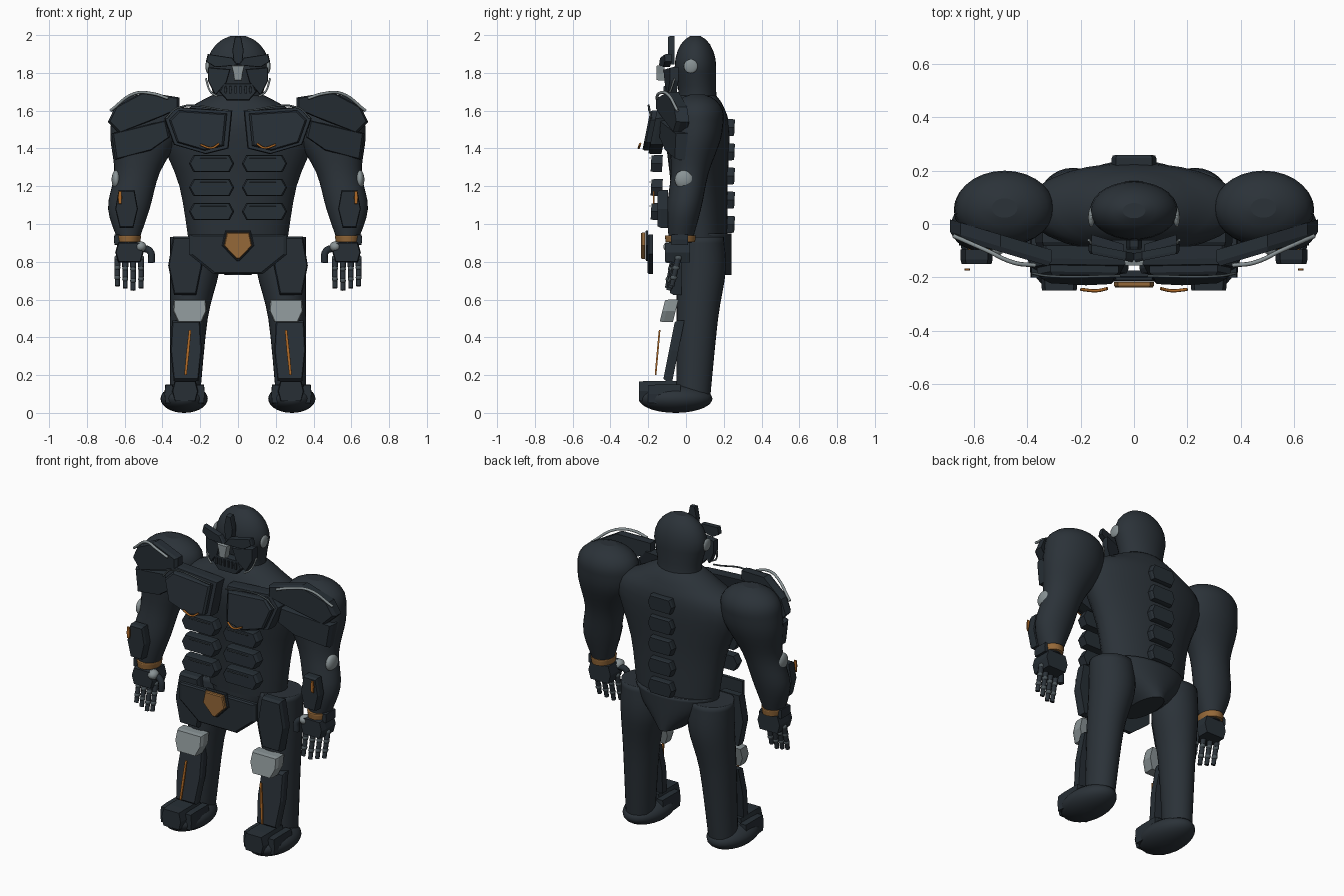
import bpy, bmesh, math
from mathutils import Vector

if "Cube" in bpy.data.objects:
    bpy.data.objects.remove(bpy.data.objects["Cube"], do_unlink=True)


def material(name, red, green, blue):
    mat = bpy.data.materials.new(name)
    mat.use_nodes = True
    mat.diffuse_color = (red, green, blue, 1)
    shader = mat.node_tree.nodes["Principled BSDF"]
    shader.inputs["Base Color"].default_value = mat.diffuse_color
    return mat


BODY = material("dark slate", .024, .032, .04)
ARMOUR = material("armour slate", .02, .028, .036)
JOINT = material("joint grey", .07, .09, .1)
SILVER = material("silver grey", .25, .29, .3)
GOLD = material("gold", .3, .14, .04)
ORANGE = material("orange", .42, .14, .02)
SIDES = (("left_", 1), ("right_", -1))


def finish(bm, name, mat, smooth=False):
    bmesh.ops.recalc_face_normals(bm, faces=bm.faces)
    for face in bm.faces:
        face.smooth = smooth and len(face.verts) == 4
    mesh = bpy.data.meshes.new(name)
    bm.to_mesh(mesh)
    bm.free()
    mesh.materials.append(mat)
    bpy.context.collection.objects.link(bpy.data.objects.new(name, mesh))


def skin(bm, rings):
    # bridge successive vertex rings and cap both ends
    count = len(rings[0])
    for upper, lower in zip(rings, rings[1:]):
        for i in range(count):
            j = (i + 1) % count
            bm.faces.new((upper[i], upper[j], lower[j], lower[i]))
    bm.faces.new(rings[0])
    bm.faces.new(rings[-1])


def loft(name, rows, mat, s=1, dome=0, segments=28, steps=4):
    # rows run downward: centre x, centre y, z, radius x, radius y; the top is domed
    rows = [Vector(row) for row in rows]
    cx, cy, z, rx, ry = rows[0]
    path = []
    for angle in (math.pi * k / 12 for k in range(5, 0, -1)):
        shrink = math.cos(angle)
        path.append((cx, cy, z + dome * math.sin(angle), rx * shrink, ry * shrink))
    for i in range(len(rows) - 1):
        start, end = rows[i], rows[i + 1]
        leave = (end - rows[max(i - 1, 0)]) / 2
        arrive = (rows[min(i + 2, len(rows) - 1)] - start) / 2
        for t in (k / steps for k in range(steps)):
            u = 1 - t
            path.append(start * u * u * (1 + 2 * t) + end * t * t * (1 + 2 * u)
                        + leave * t * u * u - arrive * t * t * u)
    path.append(rows[-1])
    bm = bmesh.new()
    angles = [math.tau * i / segments for i in range(segments)]
    skin(bm, [[bm.verts.new((s * (cx + rx * math.cos(a)), cy + ry * math.sin(a), z)) for a in angles]
              for cx, cy, z, rx, ry in path])
    finish(bm, name, mat, True)


def centre(outline):
    return [sum(values) / len(outline) for values in zip(*outline)]


def scaled(outline, factor):
    cx, cz = centre(outline)
    return [(cx + (x - cx) * factor, cz + (z - cz) * factor) for x, z in outline]


def hexagon(x, z, width, height, top=.8, bottom=.8, lean=0):
    # six-sided outline, widest at mid height
    corners = ((-1, top, 1), (1, top, 1), (1, 1, 0), (1, bottom, -1), (-1, bottom, -1), (-1, 1, 0))
    return [(x + side * scale * width / 2 + lean * level, z + level * height / 2)
            for side, scale, level in corners]


def plate(name, outline, y, depth, mat, tx=0, tz=0, s=1, shrink=.93):
    # bevelled plate from an x-z outline; tx and tz tilt it
    cx, cz = centre(outline)
    bm = bmesh.new()
    rings = []
    for factor, back in ((shrink, 0), (1, depth * .3), (1, depth)):
        rings.append([bm.verts.new((s * x, y + back + tx * (x - cx) + tz * (z - cz), z))
                      for x, z in scaled(outline, factor)])
    skin(bm, rings)
    finish(bm, name, mat)


def both(name, *args, **options):
    for side, s in SIDES:
        plate(side + name, *args, s=s, **options)


def tube(name, points, radius, mat, s=1):
    curve = bpy.data.curves.new(name, "CURVE")
    curve.dimensions = "3D"
    curve.bevel_depth, curve.bevel_resolution, curve.use_fill_caps = radius, 2, True
    spline = curve.splines.new("BEZIER")
    spline.bezier_points.add(len(points) - 1)
    for point, (x, y, z) in zip(spline.bezier_points, points):
        point.co = (s * x, y, z)
        point.handle_left_type = point.handle_right_type = "AUTO"
    spline.resolution_u = 6
    curve.materials.append(mat)
    bpy.context.collection.objects.link(bpy.data.objects.new(name, curve))


def ball(name, middle, radii, mat, s=1):
    bm = bmesh.new()
    bmesh.ops.create_uvsphere(bm, u_segments=24, v_segments=14, radius=1)
    for vert in bm.verts:
        vert.co = [c + r * k for c, r, k in zip(middle, radii, vert.co)]
        vert.co.x *= s
    finish(bm, name, mat, True)


# Torso, pelvis and head
loft("torso", [(0, .06, 1.68, .14, .1), (0, .06, 1.62, .25, .14), (0, .06, 1.5, .41, .17),
               (0, .07, 1.2, .31, .15), (0, .08, .9, .26, .14)], BODY)
loft("pelvis", [(0, .09, .95, .26, .15), (0, .09, .85, .21, .15), (0, .09, .73, .07, .15)], BODY)
loft("head", [(0, .05, 1.83, .165, .11), (0, .06, 1.7, .135, .1), (0, .06, 1.62, .14, .11)],
     BODY, dome=.17)

# Face guard
plate("crest", hexagon(0, 1.92, .06, .15, top=.5, bottom=.7), -.095, .035, ARMOUR)
plate("nose_guard", hexagon(0, 1.8, .05, .08, top=1.4), -.155, .04, SILVER)
plate("mouth_guard", hexagon(0, 1.7, .2, .09, bottom=.6), -.11, .05, ARMOUR)
for i in range(6):
    plate("tooth_%d" % i, hexagon((i - 2.5) * .026, 1.71, .012, .04), -.118, .012, BODY)
both("brow", [(0, 1.84), (.03, 1.88), (.16, 1.9), (.17, 1.86), (.12, 1.83)],
     -.125, .035, ARMOUR, tx=.2)
both("cheek", [(.04, 1.82), (.16, 1.83), (.16, 1.76), (.12, 1.68), (.06, 1.75)],
     -.1, .045, ARMOUR, tx=.3)

# Chest, abdomen and belt
chest = [(.03, 1.6), (.33, 1.62), (.39, 1.56), (.34, 1.42), (.17, 1.37), (.05, 1.4)]
both("chest_base", chest, -.175, .07, ARMOUR, tz=.2, shrink=.97)
both("chest_plate", scaled(chest, .85), -.21, .035, ARMOUR, tz=.2)
for row in range(3):
    z = 1.32 - row * .127
    both("ab_plate_%d" % row, hexagon(.14, z, .24, .09), -.185, .06, ARMOUR, tz=.05)
    for side, s in SIDES:
        tube(side + "ab_trim_%d" % row, [(.06, -.19, z + .03), (.2, -.19, z + .03)], .003, JOINT, s)
plate("belt_plate", hexagon(0, .84, .52, .21, top=1, bottom=.5), -.205, .03, ARMOUR)
badge = hexagon(0, .885, .17, .16, bottom=.1)
plate("belt_badge_rim", badge, -.215, .015, ARMOUR)
plate("belt_badge", scaled(badge, .88), -.238, .02, GOLD)

# Spine plates
for i in range(5):
    plate("spine_plate_%d" % i, hexagon(0, 1.51 - i * .128, .17, .09), .257, -.04, ARMOUR, tz=.05)

# Shoulder, forearm and leg plates
both("shoulder_plate", [(.31, 1.61), (.31, 1.67), (.5, 1.7), (.65, 1.62), (.69, 1.54), (.63, 1.48),
                        (.4, 1.57)], -.105, .065, ARMOUR, tx=.3)
both("upper_arm_plate", [(.38, 1.55), (.67, 1.48), (.65, 1.34), (.46, 1.39), (.36, 1.46)],
     -.1, .06, ARMOUR, tx=.3)
both("forearm_plate", hexagon(.59, 1.08, .12, .2, top=.7, bottom=.6), -.15, .055, ARMOUR)
both("forearm_stripe", hexagon(.625, 1.14, .02, .07), -.175, .009, ORANGE)
both("hip_plate", hexagon(.28, .78, .18, .31, top=.7, bottom=.65), -.085, .06, ARMOUR)
both("knee_plate", hexagon(.255, .54, .18, .12, top=.95, bottom=.7), -.125, .07, SILVER, tz=.25)
both("shin_plate", hexagon(.275, .33, .165, .32, top=.9, bottom=.8), -.09, .05, ARMOUR, tz=.2)
both("shin_stripe", hexagon(.266, .32, .016, .24, lean=-.012), -.155, .009, ORANGE, tz=.09)
both("toe_plate", hexagon(.28, .115, .14, .11), -.25, .2, ARMOUR)
for name, x in (("outer", .365), ("inner", .2)):
    both(name + "_toe_plate", hexagon(x, .1, .05, .1), -.2, .17, ARMOUR)

# Limbs and mirrored details
for side, s in SIDES:
    loft(side + "arm", [(.485, .06, 1.57, .185, .14), (.495, .05, 1.45, .18, .135),
                        (.535, .02, 1.27, .12, .1), (.578, -.01, 1.08, .11, .09),
                        (.58, -.03, .9, .05, .06)], BODY, s, dome=.12)
    loft(side + "leg", [(.23, .08, .93, .13, .12), (.23, .08, .75, .13, .13), (.26, .06, .5, .1, .11),
                        (.28, .04, .1, .08, .09)], BODY, s)
    ball(side + "foot", (.285, -.055, .075), (.125, .195, .075), BODY, s)
    ball(side + "ear_disc", (.16, .025, 1.835), (.012, .037, .037), SILVER, s)
    ball(side + "elbow_disc", (.645, -.01, 1.235), (.024, .05, .05), SILVER, s)
    tube(side + "jaw_trim", [(.17, -.06, 1.77), (.145, -.085, 1.7), (.11, -.1, 1.675)], .005, SILVER, s)
    tube(side + "shoulder_trim", [(.37, -.155, 1.665), (.45, -.145, 1.69), (.55, -.1, 1.69),
                                  (.675, -.045, 1.6)], .008, SILVER, s)
    tube(side + "chest_trim", [(.05, -.195, 1.6), (.32, -.195, 1.615), (.38, -.185, 1.56)],
         .005, JOINT, s)
    tube(side + "chest_glow", [(.1, -.242, 1.425), (.14, -.25, 1.403), (.2, -.245, 1.42)],
         .006, ORANGE, s)

    # Wrist and hand
    loft(side + "wrist_band", [(.58, -.03, .94, .068, .082), (.58, -.03, .905, .062, .078)], GOLD, s)
    plate(side + "wrist_clasp", hexagon(.64, .917, .035, .055), -.08, .09, ARMOUR, s=s)
    plate(side + "palm", hexagon(.575, .85, .15, .105), -.11, .13, ARMOUR, s=s)
    for i in range(4):
        x, bone = .513 + i * .042, .06 - .004 * abs(i - 1)
        for k in range(3):
            y, z = -.065 + .008 * i - .012 * k, .82 - bone * k
            tube(side + "finger_%d_%d" % (i, k), [(x, y, z), (x, y - .01, z - bone * .85)],
                 .016 - .0015 * k, BODY, s)
            ball(side + "knuckle_%d_%d" % (i, k), (x, y, z), (.016, .019, .015), JOINT, s)
    tube(side + "thumb", [(.515, -.07, .875), (.465, -.085, .855), (.458, -.09, .795)], .019, ARMOUR, s)
    ball(side + "thumb_joint", (.515, -.085, .88), (.03, .035, .028), SILVER, s)
